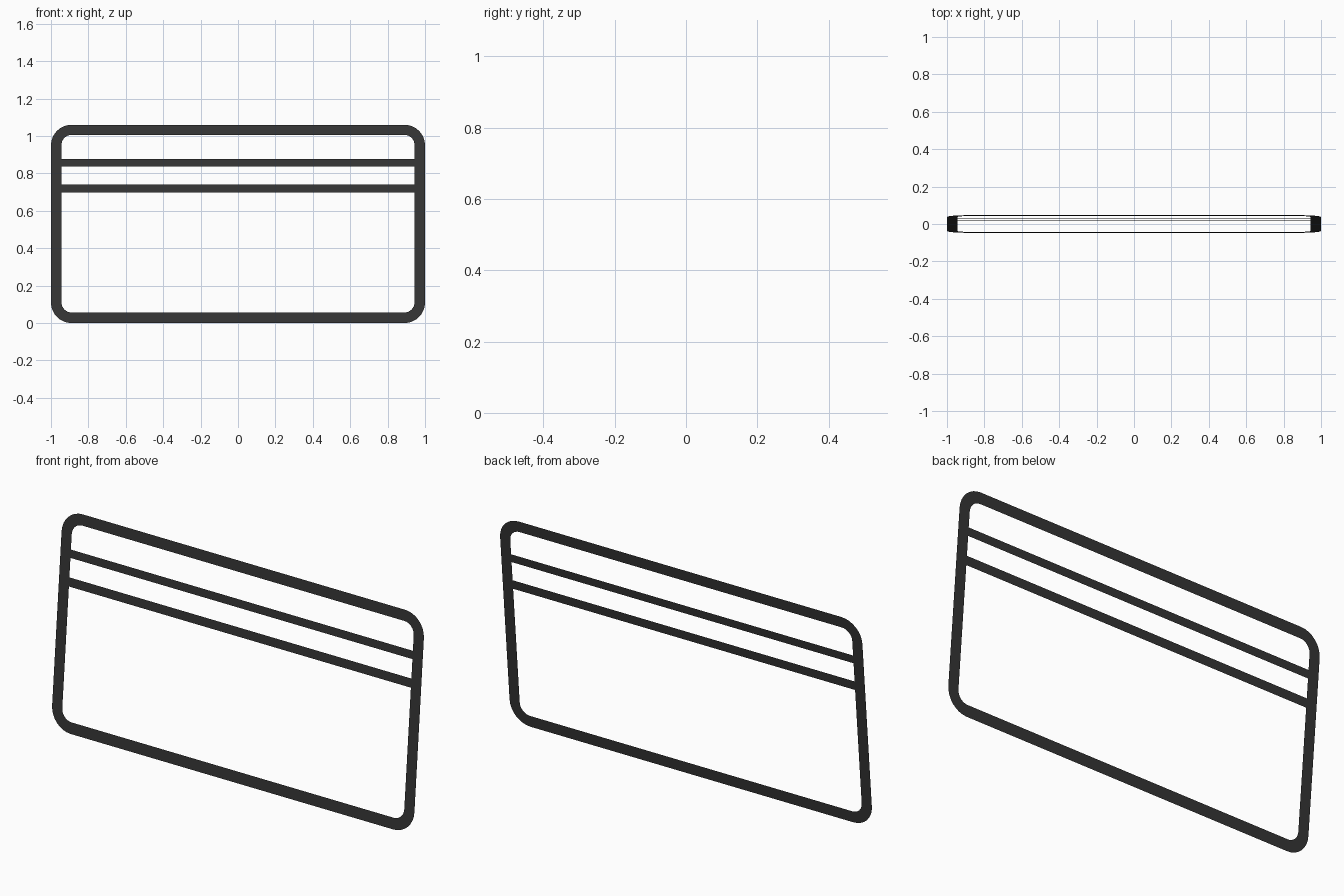
import bpy, bmesh, math

if "Cube" in bpy.data.objects:
    bpy.data.objects.remove(bpy.data.objects["Cube"])

HEIGHT = 1.06          # overall height of the leaning panel
LEAN = 0.094 / HEIGHT  # y gained per unit of z
SEGS = 8               # steps per rounded corner

rubber = bpy.data.materials.new("dark_rubber")
rubber.diffuse_color = (0.035, 0.035, 0.035, 1)
rubber.use_nodes = True
rubber.node_tree.nodes["Principled BSDF"].inputs["Base Color"].default_value = rubber.diffuse_color


def on_panel(x, z):
    """Place a front-view point on the leaning plane."""
    return (x, (z - HEIGHT / 2) * LEAN, z)


def rounded_loop(half_w, z0, z1, r):
    """Outline of a rounded rectangle, counter-clockwise from the front."""
    corners = [(half_w - r, z1 - r), (r - half_w, z1 - r),
               (r - half_w, z0 + r), (half_w - r, z0 + r)]
    pts = []
    for i, (cx, cz) in enumerate(corners):
        for k in range(SEGS + 1):
            a = math.pi / 2 * (i + k / SEGS)
            pts.append(on_panel(cx + r * math.cos(a), cz + r * math.sin(a)))
    return pts


def finish(bm, name):
    mesh = bpy.data.meshes.new(name)
    bm.to_mesh(mesh)
    bm.free()
    mesh.materials.append(rubber)
    obj = bpy.data.objects.new(name, mesh)
    bpy.context.collection.objects.link(obj)


# Rounded border: flat strip between the outer and inner outlines
bm = bmesh.new()
outer = [bm.verts.new(p) for p in rounded_loop(1.0, 0.0, HEIGHT, 0.11)]
inner = [bm.verts.new(p) for p in rounded_loop(0.944, 0.056, HEIGHT - 0.054, 0.055)]
n = len(outer)
for i in range(n):
    j = (i + 1) % n
    bm.faces.new((outer[i], outer[j], inner[j], inner[i]))
finish(bm, "window_border")

# Two horizontal strips across the opening
for name, z0, z1 in (("upper_strip", 0.836, 0.876), ("lower_strip", 0.698, 0.742)):
    bm = bmesh.new()
    bm.faces.new([bm.verts.new(on_panel(x, z)) for x, z in
                  ((-0.944, z0), (0.944, z0), (0.944, z1), (-0.944, z1))])
    finish(bm, name)
